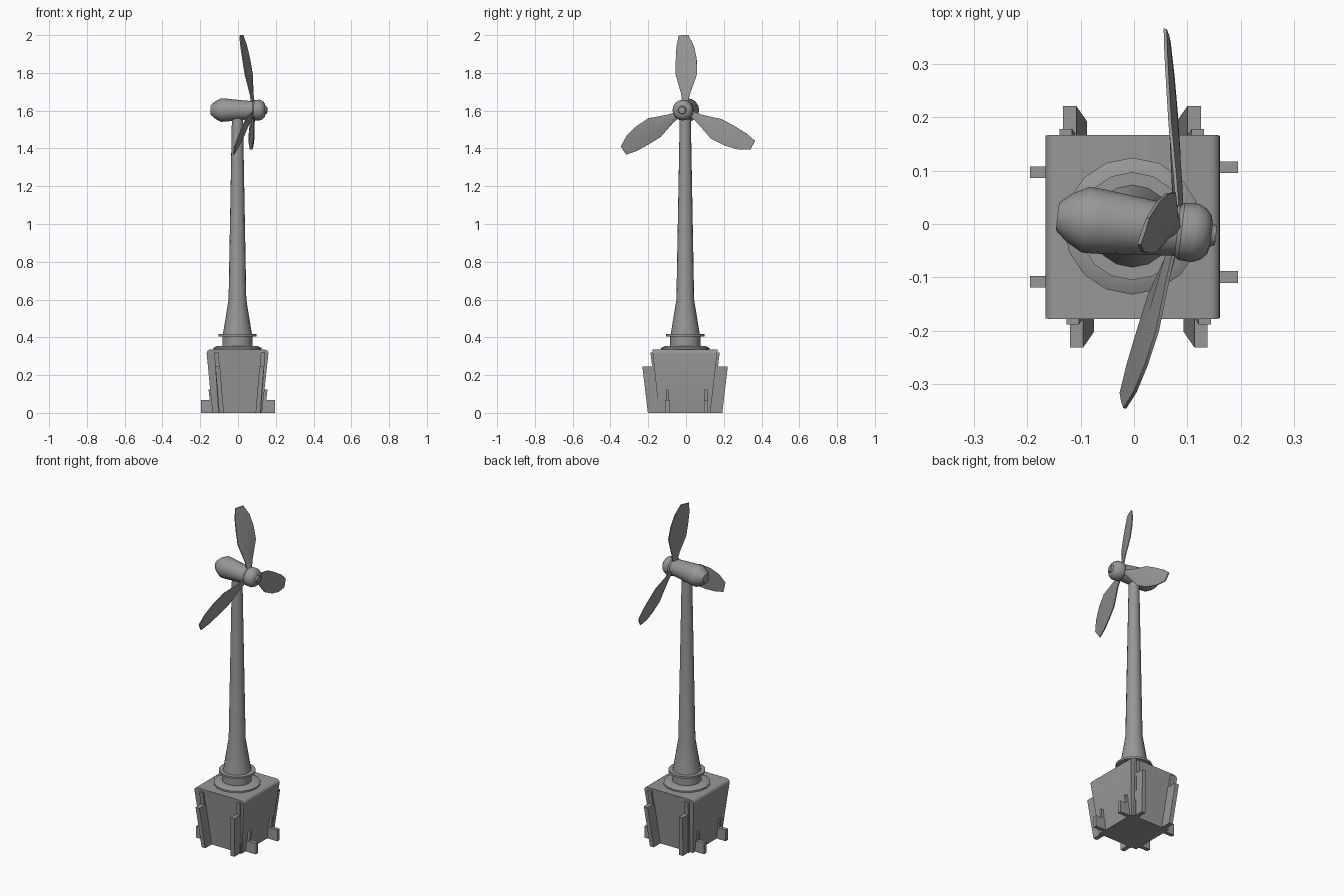
import bpy, bmesh, math
from mathutils import Vector, Matrix

if "Cube" in bpy.data.objects:
    bpy.data.objects.remove(bpy.data.objects["Cube"])

grey = bpy.data.materials.new("mid_grey")
grey.diffuse_color = (0.31, 0.31, 0.31, 1)
grey.use_nodes = True
grey.node_tree.nodes["Principled BSDF"].inputs["Base Color"].default_value = grey.diffuse_color


def finish(name, bm, smooth=None):
    bmesh.ops.recalc_face_normals(bm, faces=bm.faces)
    me = bpy.data.meshes.new(name)
    bm.to_mesh(me)
    bm.free()
    me.materials.append(grey)
    ob = bpy.data.objects.new(name, me)
    bpy.context.collection.objects.link(ob)
    if smooth:
        bpy.ops.object.select_all(action='DESELECT')
        ob.select_set(True)
        bpy.context.view_layer.objects.active = ob
        bpy.ops.object.shade_smooth_by_angle(angle=math.radians(smooth))
    return ob


def loft(bm, rings):
    """Bridge closed rings of points and cap both ends."""
    loops = [[bm.verts.new(p) for p in ring] for ring in rings]
    n = len(loops[0])
    for a, b in zip(loops, loops[1:]):
        for i in range(n):
            j = (i + 1) % n
            bm.faces.new((a[i], a[j], b[j], b[i]))
    bm.faces.new(loops[0])
    bm.faces.new(loops[-1])


def rect(x0, x1, y0, y1, z):
    return [(x0, y0, z), (x1, y0, z), (x1, y1, z), (x0, y1, z)]


def lathe(name, profile, matrix, sides=16, smooth=35):
    """Turn (radius, height) pairs around the local z axis."""
    bm = bmesh.new()
    loft(bm, [[matrix @ Vector((r * math.cos(2 * math.pi * i / sides),
                                r * math.sin(2 * math.pi * i / sides), h))
               for i in range(sides)] for r, h in profile])
    return finish(name, bm, smooth)


# Tapered base block with rounded top edges along the two sides
bm = bmesh.new()
loft(bm, [rect(-.135, .127, -.143, .129, 0), rect(-.168, .163, -.178, .167, .335)])
edges = [e for e in bm.edges if all(v.co.z > .3 for v in e.verts)
         and abs(e.verts[0].co.x - e.verts[1].co.x) < .01]
bmesh.ops.bevel(bm, geom=edges, offset=.022, segments=4, profile=.5, affect='EDGES')
finish("base_block", bm, 40)

# Leaning fins on the front and back: deep lower part, shallow upper strip
for name, x, sx, sy in (("front_left", -.12, -1, -1), ("front_right", .138, 1, -1),
                        ("back_left", -.133, -1, 1), ("back_right", .125, 1, 1)):
    off = .004 * -sy                     # base sits slightly forward
    inner = x - sx * .025
    lean = -sx * .02

    def slab(x0, x1, wall, out, z):
        lo, hi = sorted((x0, x1))
        a, b = sorted((sy * wall, sy * out))
        return rect(lo, hi, a - .005, b - .005, z)

    bm = bmesh.new()
    loft(bm, [slab(x + lean, inner + lean, .10, .197, 0),
              slab(x, inner, .13, .226, .245)])
    loft(bm, [slab(x - sx * .016, inner - sx * .016, .10, .147, 0),
              slab(x + sx * .006, inner + sx * .008, .13, .183, .32)])
    finish(name + "_fin", bm)

# Small side feet with a short strip above
for name, sx, y0 in (("left_back", -1, .086), ("left_front", -1, -.119),
                     ("right_back", 1, .095), ("right_front", 1, -.110)):
    bm = bmesh.new()
    for x_low, x_top, z, inset in ((.195, .195, .068, 0), (.143, .156, .125, .004)):
        xs = [sorted((sx * .10, sx * v)) for v in (x_low, x_top)]
        loft(bm, [rect(*xs[0], y0 + inset, y0 + .022 - inset, 0),
                  rect(*xs[1], y0 + inset, y0 + .022 - inset, z)])
    finish(name + "_foot", bm)

# Footing disc, collar with flange, and tapering tower
place = Matrix.Translation((-.003, -.004, 0))
lathe("footing_disc", [(.128, .33), (.128, .344), (.105, .355), (.08, .355)], place)
lathe("collar", [(.080, .35), (.080, .405), (.101, .405), (.101, .417),
                 (.078, .417)], place)
lathe("tower", [(.078, .41), (.047, .60), (.029, 1.58)], place)

# Nacelle and hub share a slightly turned axis
axis = Vector((.992, -.12, 0)).normalized()
side = Vector((-axis.y, axis.x, 0))
up = Vector((0, 0, 1))
turn = axis.to_track_quat('Z', 'Y').to_matrix().to_4x4()
head = Matrix.Translation((.083, -.013, 1.603)) @ turn
lathe("nacelle", [(.026, -.228), (.045, -.206), (.062, -.175), (.061, -.15),
                  (.052, -.06), (.047, .0)], head)
lathe("hub", [(.044, -.005), (.054, .006), (.055, .032), (.048, .048),
              (.036, .059), (.022, .062), (.018, .071)], head)

# Three coned blades with a central ridge: radius, two edges, half thickness
stations = [(.035, -.014, .014, .010), (.09, -.020, .030, .010),
            (.19, -.047, .070, .009), (.27, -.045, .069, .008),
            (.34, -.040, .055, .006), (.398, -.026, .025, .004)]
centre = Vector((.085, -.005, 1.602))
for k, name in enumerate(("top", "back", "front")):
    phi = math.radians(-2.3 + 120 * k)
    rad = side * math.sin(phi) + up * math.cos(phi)
    chord = side * math.cos(phi) - up * math.sin(phi)

    def point(r, u, t):
        return centre + rad * r + chord * u + axis * (-.165 * r + .2 * u + t)

    bm = bmesh.new()
    loft(bm, [[point(r, lo, -.003), point(r, (lo + hi) / 2, -t), point(r, hi, -.003),
               point(r, hi, .003), point(r, (lo + hi) / 2, t), point(r, lo, .003)]
              for r, lo, hi, t in stations])
    finish(name + "_blade", bm, 25)
